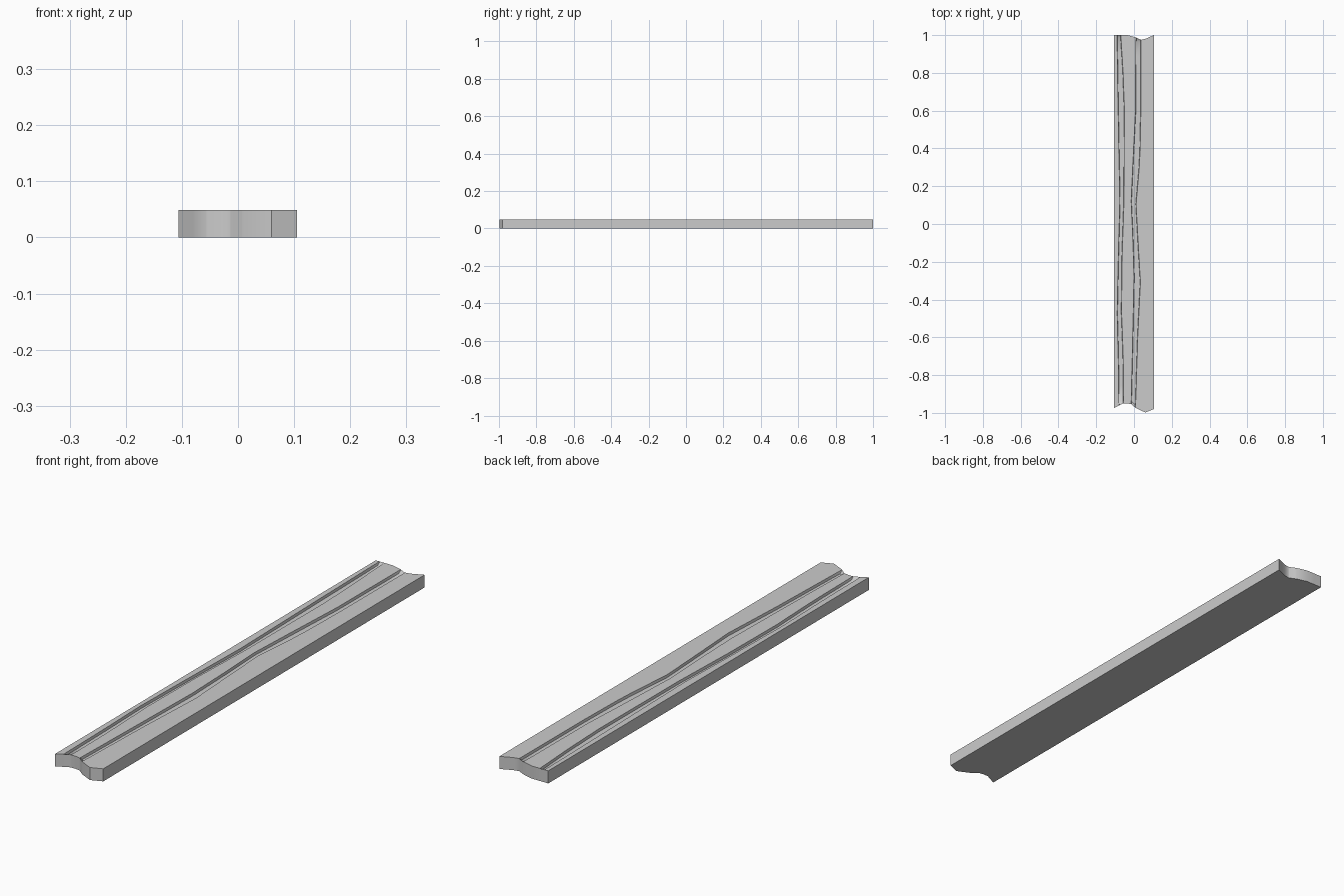
import bpy, bmesh

if "Cube" in bpy.data.objects:
    bpy.data.objects.remove(bpy.data.objects["Cube"])

HEIGHT, DEPTH, LIP = 0.049, 0.010, 0.002
LEFT, RIGHT = -0.106, 0.105


def lerp_points(points, v):
    """Piecewise linear lookup in a sorted list of (key, value) pairs."""
    if v <= points[0][0]:
        return points[0][1]
    for (a, p), (b, q) in zip(points, points[1:]):
        if v <= b:
            return p + (q - p) * (v - a) / (b - a)
    return points[-1][1]


# worn end outlines, y as a function of x
front_end = [(-0.106, -0.975), (-0.06, -0.95), (-0.02, -0.95), (0.0, -0.965),
             (0.035, -1.0), (0.06, -0.998), (0.105, -0.98)]
back_end = [(-0.01, 1.0), (0.015, 0.985), (0.037, 0.975), (0.06, 0.98), (0.105, 1.0)]

# meandering grain channels: y, left edge, right edge
channel_1 = [(-1, -0.080, -0.055), (-0.75, -0.083, -0.057), (-0.5, -0.089, -0.066),
             (-0.2, -0.083, -0.063), (0.1, -0.075, -0.053), (0.6, -0.084, -0.051),
             (0.8, -0.087, -0.058), (1, -0.090, -0.070)]
channel_2 = [(-1, -0.015, 0.008), (-0.6, -0.006, 0.020), (-0.3, 0.000, 0.034),
             (-0.1, -0.006, 0.022), (0.1, -0.015, 0.011), (0.35, -0.004, 0.031),
             (0.6, 0.008, 0.036), (1, 0.010, 0.037)]


def edges_at(channel, y):
    return [lerp_points([(c[0], c[i]) for c in channel], y) for i in (1, 2)]


def groove(channel, y, depth):
    a, b = edges_at(channel, y)
    return [(a, 0), (a + LIP, depth), (b - LIP, depth), (b, 0)]


# top surface, one cross-section per row
rows_y = [-1, -0.985] + [-0.9 + 0.1 * i for i in range(19)] + [0.985, 1]
bm = bmesh.new()
grid = []
for y in rows_y:
    d = 0 if abs(y) == 1 else DEPTH
    section = ([(LEFT, 0)] + groove(channel_1, y, d) + [(-0.035, 0)]
               + groove(channel_2, y, d) + [(0.06, 0), (0.082, 0), (RIGHT, 0)])
    t = (y + 1) / 2
    grid.append([bm.verts.new((x, (1 - t) * lerp_points(front_end, x)
                               + t * lerp_points(back_end, x), HEIGHT - drop))
                 for x, drop in section])
for r, s in zip(grid, grid[1:]):
    for i in range(len(r) - 1):
        bm.faces.new((r[i], r[i + 1], s[i + 1], s[i]))

# sides pulled down from the rim, then the flat underside
rim = [e for e in bm.edges if e.is_boundary]
ext = bmesh.ops.extrude_edge_only(bm, edges=rim)["geom"]
for v in ext:
    if isinstance(v, bmesh.types.BMVert):
        v.co.z = 0
bottom = [e for e in bm.edges if e.is_boundary]
bmesh.ops.contextual_create(bm, geom=bottom)
bmesh.ops.recalc_face_normals(bm, faces=bm.faces)

mesh = bpy.data.meshes.new("wood_plank")
bm.to_mesh(mesh)
bm.free()
plank = bpy.data.objects.new("wood_plank", mesh)
bpy.context.collection.objects.link(plank)
bpy.context.view_layer.objects.active = plank
plank.select_set(True)
bpy.ops.object.shade_smooth_by_angle(angle=0.7)
